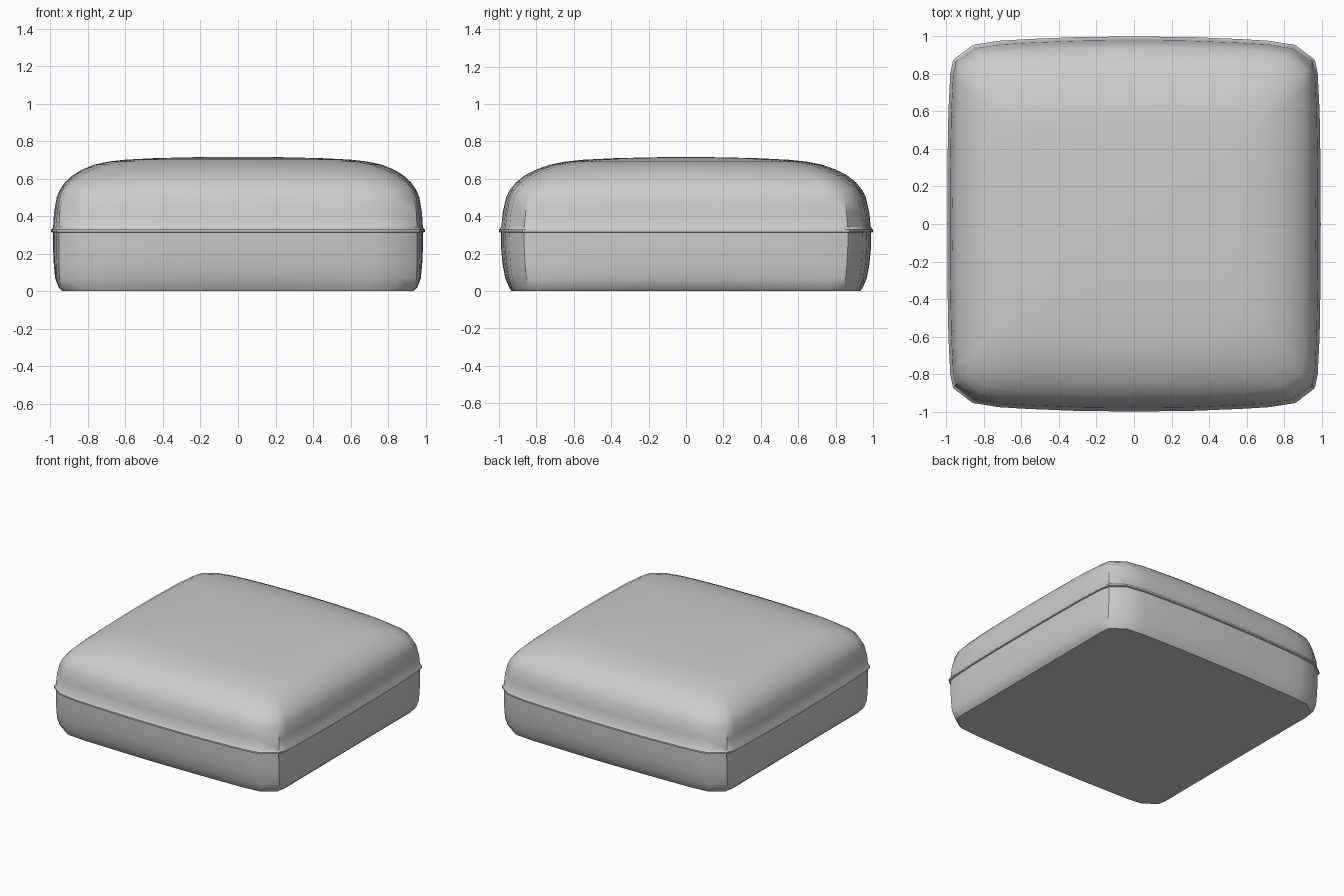
import bpy, bmesh

if "Cube" in bpy.data.objects:
    bpy.data.objects.remove(bpy.data.objects["Cube"])

# One quadrant of the outline at the seam: x, y, corner weight
QUADRANT = [(0, 1, 0), (.3, .997, .05), (.57, .986, .25), (.72, .977, .5),
            (.86, .955, .85), (.965, .875, 1), (.98, .8, .85), (.99, .6, .3),
            (.995, .3, .08), (.996, 0, 0)]

# Stacked sections: z, x scale, y scale, extra scale at the corners
RINGS = [(0, .938, .932, .021), (.02, .96, .946, .015), (.07, .979, .967, .008),
         (.14, .986, .98, .003), (.22, .99, .988, 0), (.312, .99, .99, 0),
         (.316, 1, 1, 0), (.328, 1, 1, 0), (.342, .99, .988, 0),
         (.42, .985, .98, 0), (.5, .971, .962, 0), (.54, .955, .942, 0),
         (.58, .927, .91, -.008), (.62, .883, .86, -.02), (.65, .832, .80, -.03),
         (.675, .77, .73, -.04), (.692, .69, .645, -.045),
         (.702, .60, .55, -.045), (.71, .44, .39, -.035), (.715, .22, .19, -.02)]


def full_outline():
    q = QUADRANT
    right = q + [(x, -y, w) for x, y, w in q[-2::-1]]
    return right + [(-x, y, w) for x, y, w in right[-2:0:-1]]


# Soft padded block, lofted through the sections with a raised seam
bm = bmesh.new()
outline = full_outline()
loops = [[bm.verts.new((x * (sx + e * w), y * (sy + e * w), z)) for x, y, w in outline]
         for z, sx, sy, e in RINGS]
n = len(outline)
for low, high in zip(loops, loops[1:]):
    for i in range(n):
        j = (i + 1) % n
        bm.faces.new((low[i], low[j], high[j], high[i]))

# Flat underside and gently domed top
bm.faces.new(loops[0])
peak = bm.verts.new((0, 0, .717))
for i in range(n):
    bm.faces.new((loops[-1][i], loops[-1][(i + 1) % n], peak))
bmesh.ops.recalc_face_normals(bm, faces=bm.faces[:])

mesh = bpy.data.meshes.new("cushion")
bm.to_mesh(mesh)
bm.free()
cushion = bpy.data.objects.new("cushion", mesh)
bpy.context.collection.objects.link(cushion)
bpy.context.view_layer.objects.active = cushion
cushion.select_set(True)
bpy.ops.object.shade_smooth_by_angle(angle=.66)
